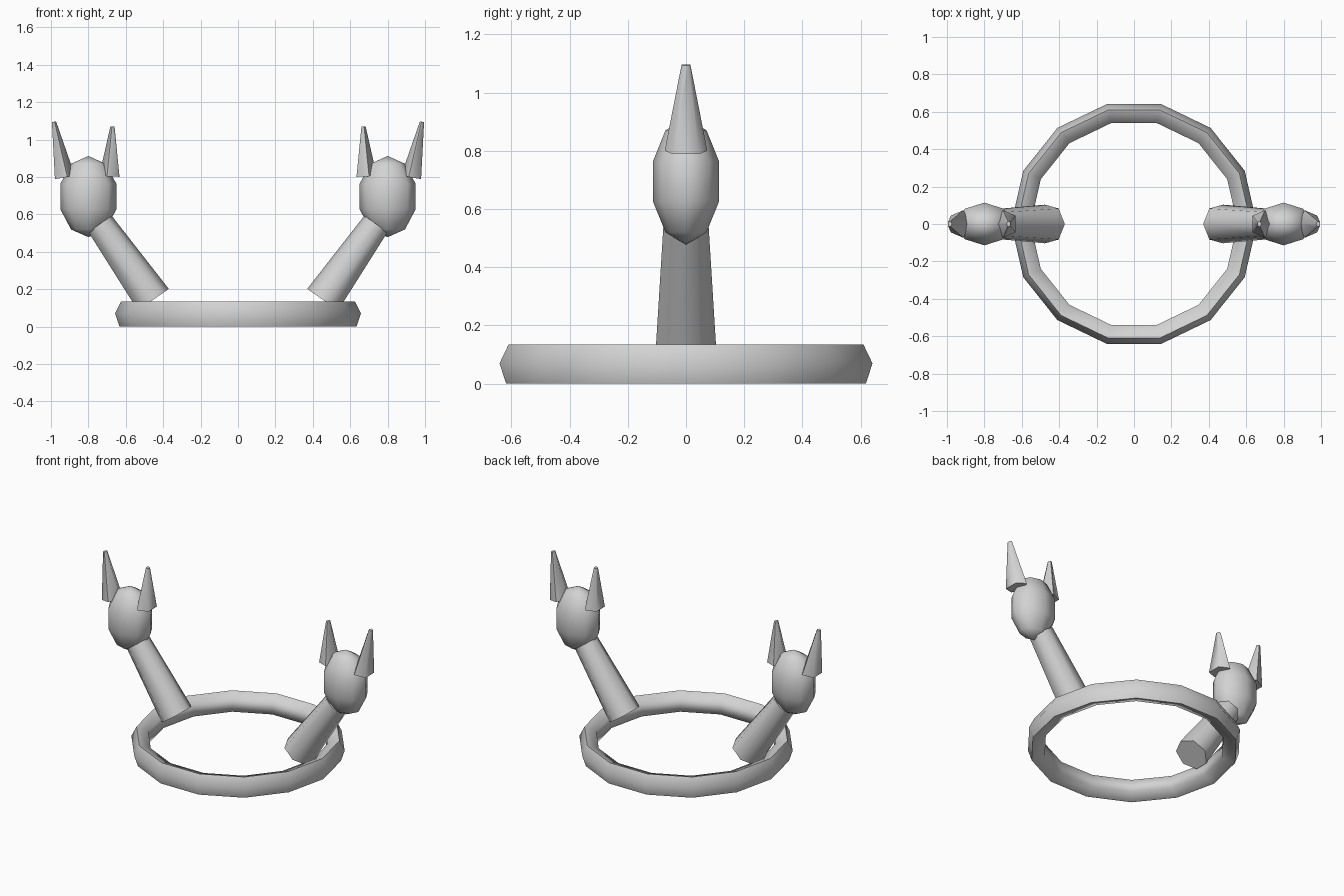
import bpy, bmesh, math
from mathutils import Vector, Matrix

if "Cube" in bpy.data.objects:
    bpy.data.objects.remove(bpy.data.objects["Cube"])

grey = bpy.data.materials.new("plain_grey")
grey.diffuse_color = (0.65, 0.65, 0.65, 1)
grey.use_nodes = True
grey.node_tree.nodes["Principled BSDF"].inputs["Base Color"].default_value = grey.diffuse_color


def finish(name, bm, angle=78):
    bmesh.ops.recalc_face_normals(bm, faces=bm.faces)
    mesh = bpy.data.meshes.new(name)
    bm.to_mesh(mesh)
    bm.free()
    mesh.materials.append(grey)
    ob = bpy.data.objects.new(name, mesh)
    bpy.context.collection.objects.link(ob)
    bpy.ops.object.select_all(action='DESELECT')
    ob.select_set(True)
    bpy.context.view_layer.objects.active = ob
    bpy.ops.object.shade_smooth_by_angle(angle=math.radians(angle))


def bridge(bm, a, b):
    n = len(a)
    for i in range(n):
        j = (i + 1) % n
        bm.faces.new((a[i], a[j], b[j], b[i]))


def taper(name, side, p0, p1, r0, r1, sides, phase, squash=1.0):
    """Capped tapered prism between two (x, z) points, mirrored by side."""
    p0, p1 = (Vector((side * p[0], 0, p[1])) for p in (p0, p1))
    d = (p1 - p0).normalized()
    u = side * Vector((d.z, 0, -d.x))      # points away from the centre
    v = Vector((0, 1, 0))
    bm = bmesh.new()
    rings = []
    for p, r in ((p0, r0), (p1, r1)):
        rings.append([bm.verts.new(p + r * (squash * math.cos(a) * u + math.sin(a) * v))
                      for a in (phase + math.tau * i / sides for i in range(sides))])
    bridge(bm, *rings)
    for ring in rings:
        bm.faces.new(ring)
    finish(name, bm)


# Base ring: five-sided section swept round fourteen segments
profile = [(0.657, 0.07), (0.625, 0.135), (0.553, 0.11), (0.553, 0.025), (0.634, 0)]
bm = bmesh.new()
loops = [[bm.verts.new((r * math.cos(a), r * math.sin(a), z)) for r, z in profile]
         for a in (math.tau * i / 14 for i in range(14))]
for i in range(14):
    bridge(bm, loops[i], loops[(i + 1) % 14])
finish("base_ring", bm)

for side, label in ((-1, "left"), (1, "right")):
    # Leaning arm
    taper(label + "_arm", side, (0.457, 0.141), (0.741, 0.547), 0.106, 0.08, 7, math.pi)

    # Rounded head
    bm = bmesh.new()
    bmesh.ops.create_uvsphere(bm, u_segments=8, v_segments=5, radius=1)
    bmesh.ops.transform(bm, verts=bm.verts,
                        matrix=Matrix.Translation((side * 0.8, 0, 0.695))
                        @ Matrix.Diagonal((0.158, 0.12, 0.217, 1)))
    finish(label + "_head", bm)

    # Pair of blunt horns
    taper(label + "_outer_horn", side, (0.931, 0.797), (0.985, 1.095), 0.077, 0.016, 5, math.pi, 0.78)
    taper(label + "_inner_horn", side, (0.682, 0.803), (0.67, 1.07), 0.077, 0.016, 5, 0, 0.78)
